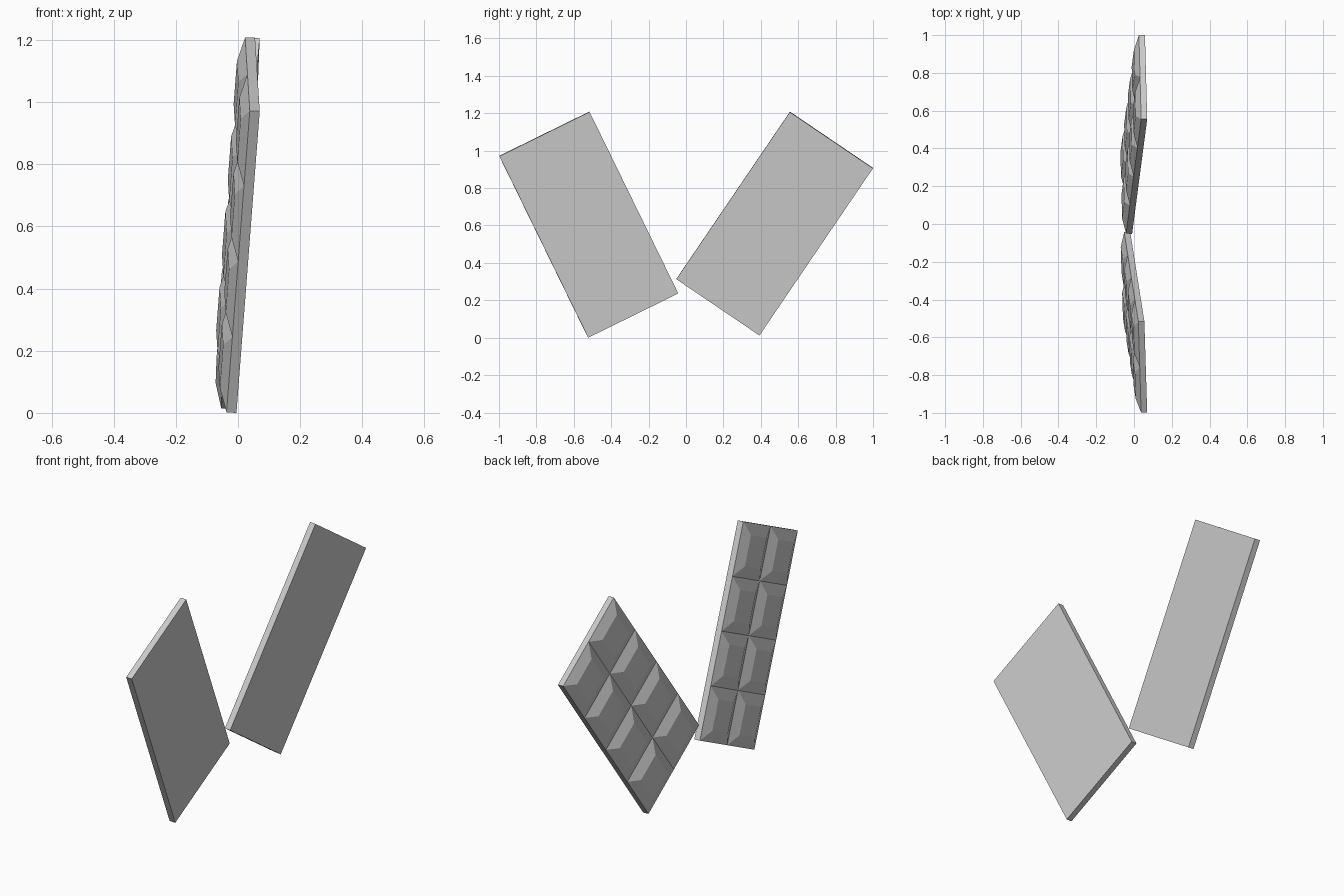
import bpy
import bmesh
from mathutils import Matrix, Vector

if "Cube" in bpy.data.objects:
    bpy.data.objects.remove(bpy.data.objects["Cube"])

LENGTH, WIDTH = 1.083, 0.537     # bar outline
SLAB, RAISE = 0.032, 0.024       # base thickness, height of each raised piece
INSET = 0.058                    # run of the sloped sides of a piece

grey = bpy.data.materials.new("plain_grey")
grey.diffuse_color = (0.6, 0.6, 0.6, 1)
grey.use_nodes = True
grey.node_tree.nodes["Principled BSDF"].inputs["Base Color"].default_value = grey.diffuse_color


def segmented_bar(name, corner, along, across):
    """Slab with 4 x 2 raised pieces; corner is on the flat back face."""
    bm = bmesh.new()
    # flat back, split into cells
    bmesh.ops.create_grid(bm, x_segments=4, y_segments=2, size=0.5)
    for v in bm.verts:
        v.co = ((v.co.x + 0.5) * LENGTH, (v.co.y + 0.5) * WIDTH, 0)
    # slab thickness
    ext = bmesh.ops.extrude_face_region(bm, geom=bm.faces[:], use_keep_orig=True)["geom"]
    top = [g for g in ext if isinstance(g, bmesh.types.BMVert)]
    bmesh.ops.translate(bm, verts=top, vec=(0, 0, SLAB))
    bmesh.ops.recalc_face_normals(bm, faces=bm.faces[:])
    # raised pieces with sloped sides meeting in grooves
    cells = [f for f in bm.faces if f.calc_center_median().z > SLAB - 0.001]
    bmesh.ops.inset_individual(bm, faces=cells, thickness=INSET, use_even_offset=True)
    lifted = {v for f in cells for v in f.verts}
    bmesh.ops.translate(bm, verts=list(lifted), vec=(0, 0, RAISE))

    mesh = bpy.data.meshes.new(name)
    bm.to_mesh(mesh)
    bm.free()
    mesh.materials.append(grey)
    obj = bpy.data.objects.new(name, mesh)
    bpy.context.collection.objects.link(obj)

    # lean the bar: local x along its length, z out of the segmented face
    u = Vector(along).normalized()
    n = u.cross(Vector(across)).normalized()
    v = n.cross(u)
    obj.matrix_world = Matrix.Translation(corner) @ Matrix((u, v, n)).transposed().to_4x4()
    return obj


# two bars leaning apart, segmented faces towards -x
segmented_bar("front_bar", (-0.005, -0.523, 0.0), (0.075, -0.475, 0.972), (-0.015, 0.48, 0.235))
segmented_bar("rear_bar", (-0.01, -0.052, 0.313), (0.08, 0.608, 0.895), (-0.012, 0.445, -0.303))
